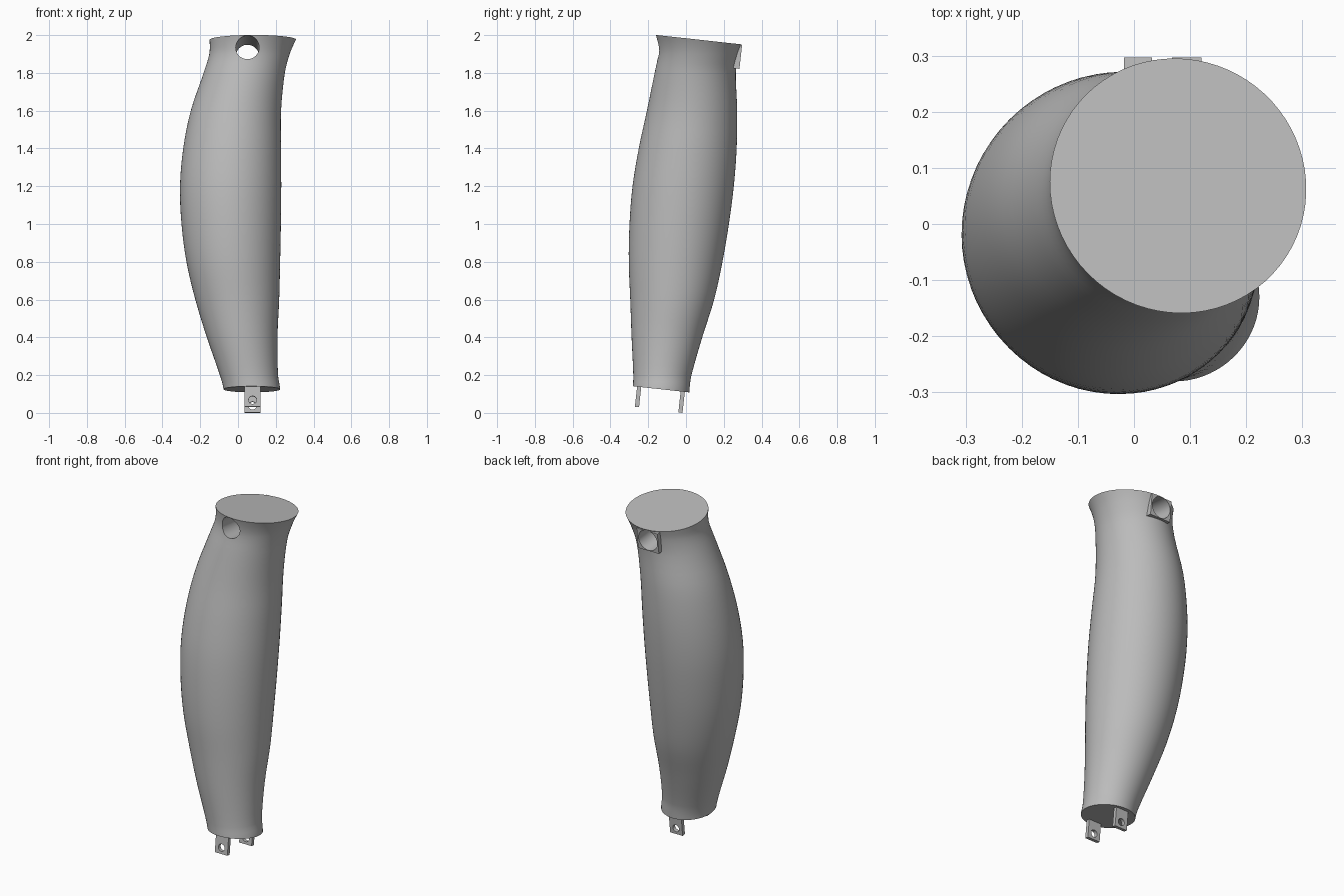
import bpy, bmesh, math
from mathutils import Vector, Matrix

cube = bpy.data.objects.get("Cube")
if cube:
    bpy.data.objects.remove(cube, do_unlink=True)

TILT = 0.11                                   # end faces lean about x
AXIS = Vector((0, TILT, 1)).normalized()
LEAN = Matrix.Rotation(-math.atan(TILT), 4, 'X')

grey = bpy.data.materials.new("plain grey")
grey.use_nodes = True
color = (0.5, 0.5, 0.5, 1)
grey.diffuse_color = color
grey.node_tree.nodes["Principled BSDF"].inputs["Base Color"].default_value = color


def finish(name, bm):
    mesh = bpy.data.meshes.new(name)
    bmesh.ops.recalc_face_normals(bm, faces=bm.faces)
    bm.to_mesh(mesh)
    bm.free()
    mesh.materials.append(grey)
    ob = bpy.data.objects.new(name, mesh)
    bpy.context.collection.objects.link(ob)
    return ob


def box(name, center, size):
    bm = bmesh.new()
    mat = Matrix.Translation(center) @ LEAN @ Matrix.Diagonal((*size, 1))
    bmesh.ops.create_cube(bm, size=1, matrix=mat)
    return finish(name, bm)


def pin(name, center, radius, length):
    bm = bmesh.new()
    mat = Matrix.Translation(center) @ LEAN @ Matrix.Rotation(math.pi / 2, 4, 'X')
    bmesh.ops.create_cone(bm, cap_ends=True, segments=48, radius1=radius,
                          radius2=radius, depth=length, matrix=mat)
    ob = finish(name, bm)
    ob.hide_render = True
    return ob


def combine(ob, tool, operation):
    bpy.context.view_layer.objects.active = ob
    mod = ob.modifiers.new(operation.lower(), 'BOOLEAN')
    mod.operation, mod.object, mod.solver = operation, tool, 'EXACT'
    bpy.ops.object.modifier_apply(modifier=mod.name)
    bpy.data.objects.remove(tool, do_unlink=True)


def smooth(ob, degrees):
    bpy.ops.object.select_all(action='DESELECT')
    ob.select_set(True)
    bpy.context.view_layer.objects.active = ob
    bpy.ops.object.shade_smooth_by_angle(angle=math.radians(degrees))


# Shell: round sections as (height, centre x, centre y, radius)
sections = [Vector(s) for s in (
    (0.04, 0.08, -0.135, 0.148), (0.13, 0.073, -0.131, 0.150),
    (0.20, 0.058, -0.125, 0.154), (0.40, 0.022, -0.101, 0.187),
    (0.60, -0.004, -0.073, 0.222), (0.80, -0.025, -0.055, 0.248),
    (1.00, -0.036, -0.036, 0.263), (1.20, -0.039, -0.015, 0.268),
    (1.40, -0.031, 0.009, 0.259), (1.60, -0.011, 0.032, 0.239),
    (1.80, 0.033, 0.049, 0.215), (1.90, 0.061, 0.066, 0.213),
    (1.97, 0.077, 0.075, 0.227), (2.06, 0.10, 0.08, 0.255))]


def blend(a, b, c, d, t):
    m0 = (c - a) * ((c[0] - b[0]) / (c[0] - a[0]))
    m1 = (d - b) * ((c[0] - b[0]) / (d[0] - b[0]))
    return (b * (2*t**3 - 3*t**2 + 1) + m0 * (t**3 - 2*t**2 + t)
            + c * (3*t**2 - 2*t**3) + m1 * (t**3 - t**2))


rows = []
last = len(sections) - 1
for i in range(last):
    a, b, c, d = (sections[max(0, min(last, i + k))] for k in (-1, 0, 1, 2))
    rows += [blend(a, b, c, d, k / 4) for k in range(4)]
rows.append(sections[-1])

SIDES = 72
bm = bmesh.new()
rings = []
for z, x, y, r in rows:
    angles = [2 * math.pi * k / SIDES for k in range(SIDES)]
    rings.append([bm.verts.new((x + r * math.cos(t), y + r * math.sin(t), z)) for t in angles])
for low, high in zip(rings, rings[1:]):
    for k in range(SIDES):
        n = (k + 1) % SIDES
        bm.faces.new((low[k], low[n], high[n], high[k]))

# Slanted end faces
for point, normal in (((0, 0.075, 1.975), AXIS), ((0, -0.132, 0.125), -AXIS)):
    cut = bmesh.ops.bisect_plane(bm, geom=bm.verts[:] + bm.edges[:] + bm.faces[:],
                                 plane_co=point, plane_no=normal, clear_outer=True)
    edges = [e for e in cut["geom_cut"] if isinstance(e, bmesh.types.BMEdge)]
    bmesh.ops.contextual_create(bm, geom=edges)
shell = finish("shell", bm)

# Rear boss and the cross hole through the neck
combine(shell, box("rear_boss", (0.051, 0.24, 1.889), (0.138, 0.1, 0.125)), 'UNION')
combine(shell, pin("neck_hole", (0.05, 0.07, 1.911), 0.062, 0.8), 'DIFFERENCE')
smooth(shell, 30)

# Drilled mounting tabs under the lower end
for name, y, z in (("front_tab", -0.252, 0.10), ("rear_tab", -0.022, 0.07)):
    tab = box(name, (0.077, y, z), (0.083, 0.022, 0.138))
    hole = Vector((0.077, y, z)) - AXIS * 0.033
    combine(tab, pin("tab_hole", hole, 0.021, 0.1), 'DIFFERENCE')
    smooth(tab, 30)
